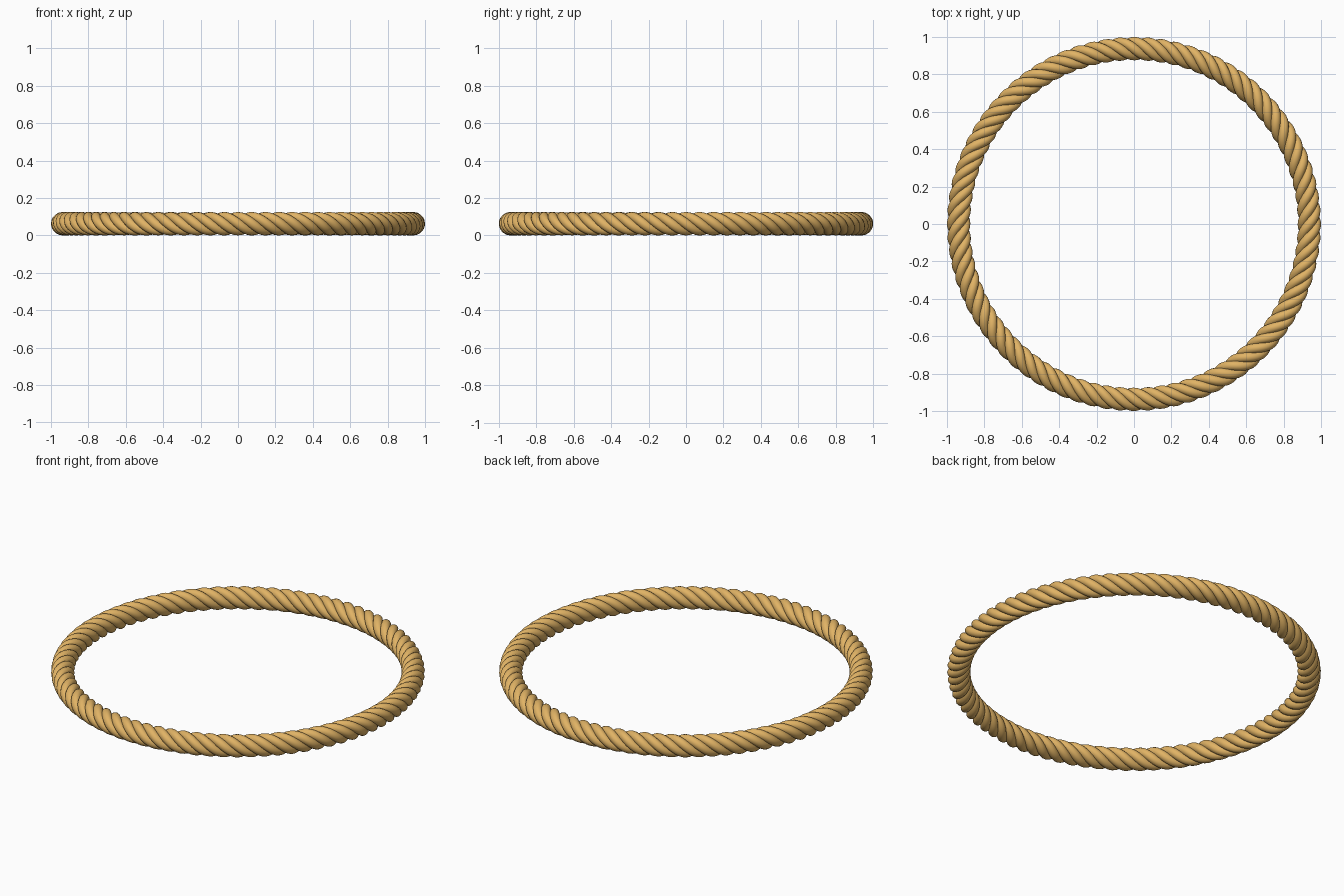
import bpy
from math import sin, cos, pi

if "Cube" in bpy.data.objects:
    bpy.data.objects.remove(bpy.data.objects["Cube"])

STRANDS = 4        # strands laid together
TURNS = 20         # full twists around the ring
STEPS = 32         # points per twist
STRAND_R = 0.026   # strand thickness (radius)
OFFSET = 0.0365    # strand centre to rope centre
ROPE_R = STRAND_R + OFFSET
RING_R = 1.0 - ROPE_R

mat = bpy.data.materials.new("rope_tan")
mat.diffuse_color = (0.75, 0.45, 0.13, 1)
mat.use_nodes = True
mat.node_tree.nodes["Principled BSDF"].inputs["Base Color"].default_value = mat.diffuse_color


def add_strand(i):
    """One closed strand winding around the ring."""
    curve = bpy.data.curves.new(f"rope_strand_{i + 1}", 'CURVE')
    curve.dimensions = '3D'
    curve.bevel_depth = STRAND_R
    curve.bevel_resolution = 5
    spline = curve.splines.new('POLY')
    n = TURNS * STEPS
    spline.points.add(n - 1)
    for k in range(n):
        a = 2 * pi * k / n
        phase = 2 * pi * i / STRANDS - TURNS * a
        r = RING_R + OFFSET * cos(phase)
        spline.points[k].co = (r * cos(a), r * sin(a),
                               ROPE_R + OFFSET * sin(phase), 1)
    spline.use_cyclic_u = True
    spline.use_smooth = True
    curve.materials.append(mat)
    obj = bpy.data.objects.new(f"rope_strand_{i + 1}", curve)
    bpy.context.collection.objects.link(obj)
    return obj


# Rope ring: twisted strands, turned into smooth meshes
strands = [add_strand(i) for i in range(STRANDS)]
for s in strands:
    s.select_set(True)
bpy.context.view_layer.objects.active = strands[0]
bpy.ops.object.convert(target='MESH')
bpy.ops.object.shade_smooth()
